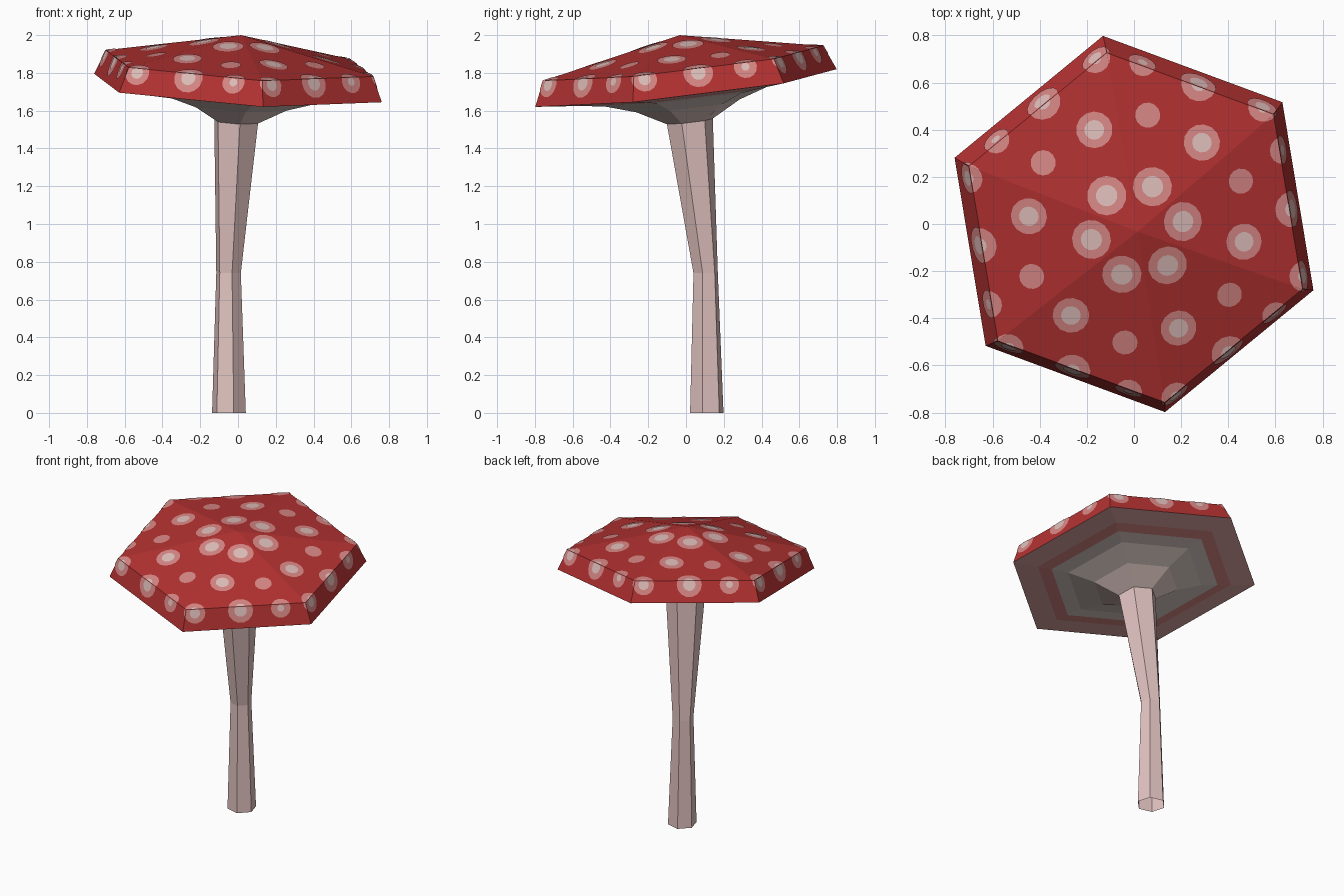
import bpy, bmesh, math
from mathutils import Vector, Matrix

if "Cube" in bpy.data.objects:
    bpy.data.objects.remove(bpy.data.objects["Cube"])


def material(name, *rgb):
    lin = [(c / 255 / 12.92) if c < 11 else ((c / 255 + 0.055) / 1.055) ** 2.4 for c in rgb]
    m = bpy.data.materials.new(name)
    m.diffuse_color = (*lin, 1)
    m.use_nodes = True
    m.node_tree.nodes["Principled BSDF"].inputs["Base Color"].default_value = m.diffuse_color
    return m


RED = material("cap red", 178, 49, 49)
PINK = material("spot pink", 214, 134, 132)
PALE = material("spot pale", 222, 190, 186)
STEM = material("stem pink", 226, 196, 193)
MAUVE = material("rim mauve", 212, 158, 157)
BROWN = material("rosy band", 208, 132, 128)
GREY = material("gill grey", 212, 197, 191)
DUSK = material("collar grey", 220, 198, 194)

# Tilted frame of the cap: origin in the middle of the widest ring
AXIS = Vector((0.056, -0.116, 1)).normalized()
TILT = Matrix.Translation((0, 0, 1.72)) @ Vector((0, 0, 1)).rotation_difference(AXIS).to_matrix().to_4x4()
TURN = 39.5


def hexagon(r, z, turn=TURN, centre=(0, 0)):
    angles = [math.radians(turn + 60 * k) for k in range(6)]
    return [Vector((centre[0] + r * math.cos(a), centre[1] + r * math.sin(a), z)) for a in angles]


def finish(name, bm, mats):
    me = bpy.data.meshes.new(name)
    bm.to_mesh(me)
    bm.free()
    for m in mats:
        me.materials.append(m)
    ob = bpy.data.objects.new(name, me)
    bpy.context.collection.objects.link(ob)
    return ob


def loft(name, rings, mats, slots, apex=None):
    """Skin hexagon rings from bottom to top, one material slot per band."""
    bm = bmesh.new()
    loops = [[bm.verts.new(p) for p in ring] for ring in rings]
    for a, b, s in zip(loops, loops[1:], slots):
        for k in range(6):
            j = (k + 1) % 6
            bm.faces.new((a[k], a[j], b[j], b[k])).material_index = s
    if apex is not None:
        tip = bm.verts.new(apex)
        for k in range(6):
            bm.faces.new((loops[-1][k], loops[-1][(k + 1) % 6], tip)).material_index = slots[-1]
    return finish(name, bm, mats)


def tilted(points):
    return [TILT @ p for p in points]


# Cap top: slanted rim and shallow six-sided pyramid
low, high, tip = hexagon(0.815, 0), hexagon(0.757, 0.132), Vector((0, 0, 0.282))
loft("cap", [tilted(low), tilted(high)], [RED], [0], TILT @ tip)

# Underside: collar at the stem, gills and coloured bands out to the rim
under = [(0.124, -0.178), (0.28, -0.095), (0.45, -0.042), (0.56, -0.028), (0.65, -0.017), (0.815, 0)]
loft("cap_underside", [tilted(hexagon(r, h)) for r, h in under],
     [DUSK, GREY, BROWN, MAUVE], [0, 1, 1, 2, 3])

# Stem: bent, waisted, open at the foot
loft("stem", [hexagon(0.092, 0, 46, (-0.048, 0.11)), hexagon(0.067, 0.74, 46, (-0.05, 0.104)),
              tilted(hexagon(0.124, -0.178))], [STEM], [0, 0])

# Spots: a spot is a ball cut by each cap facet, so it folds over the edges
facets = []
for k in range(6):
    j = (k + 1) % 6
    facets += [[low[k], low[j], high[j], high[k]], [high[k], high[j], tip]]


def add_spot(bm, centre, radius, lift, slot):
    for corners in facets:
        n = (corners[1] - corners[0]).cross(corners[2] - corners[0]).normalized()
        d = (centre - corners[0]).dot(n)
        if abs(d) > radius * 0.95:
            continue
        r = math.sqrt(radius ** 2 - d ** 2)
        u = (corners[1] - corners[0]).normalized()
        v = n.cross(u)
        mid = centre - n * d
        disc = bmesh.new()
        disc.faces.new([disc.verts.new(mid + r * (u * math.cos(t * math.pi / 7) + v * math.sin(t * math.pi / 7)))
                        for t in range(14)])
        for a, b in zip(corners, corners[1:] + corners[:1]):
            bmesh.ops.bisect_plane(disc, geom=disc.verts[:] + disc.edges[:] + disc.faces[:], dist=1e-5,
                                   plane_co=a, plane_no=(b - a).cross(n), clear_outer=True)
        for f in disc.faces:
            verts = [bm.verts.new(TILT @ (p.co + n * lift)) for p in f.verts]
            bm.faces.new(verts).material_index = slot
        disc.free()


# Top spots: angle, distance from the axis, outer and inner radius
top_spots = [(11, 0.197, 0.084, 0.046), (53, 0.46, 0.078, 0.042), (24.5, 0.487, 0.054, 0)]
# Rim spots: offset along the rim face from its middle, outer and inner radius
rim_spots = [(-0.035, 0.08, 0.04), (0.22, 0.062, 0.022), (-0.325, 0.067, 0.033)]
spots = bmesh.new()
for k in range(6):
    j = (k + 1) % 6
    placed = []
    for ang, dist, outer, inner in top_spots:
        a = math.radians(ang + 60 * k)
        off = (ang - TURN) % 60 - 30  # angle from the middle of the facet
        edge = 0.757 * math.cos(math.pi / 6) / math.cos(math.radians(off))
        h = 0.282 - 0.15 * dist / edge
        placed.append((Vector((dist * math.cos(a), dist * math.sin(a), h)), outer, inner))
    for t, outer, inner in rim_spots:
        mid = (low[k] + low[j]).lerp(high[k] + high[j], 0.82) / 2
        placed.append((mid + (low[j] - low[k]).normalized() * t, outer, inner))
    for c, outer, inner in placed:
        add_spot(spots, c, outer, 0.003, 0)
        if inner:
            add_spot(spots, c, inner, 0.005, 1)
finish("cap_spots", spots, [PINK, PALE])
